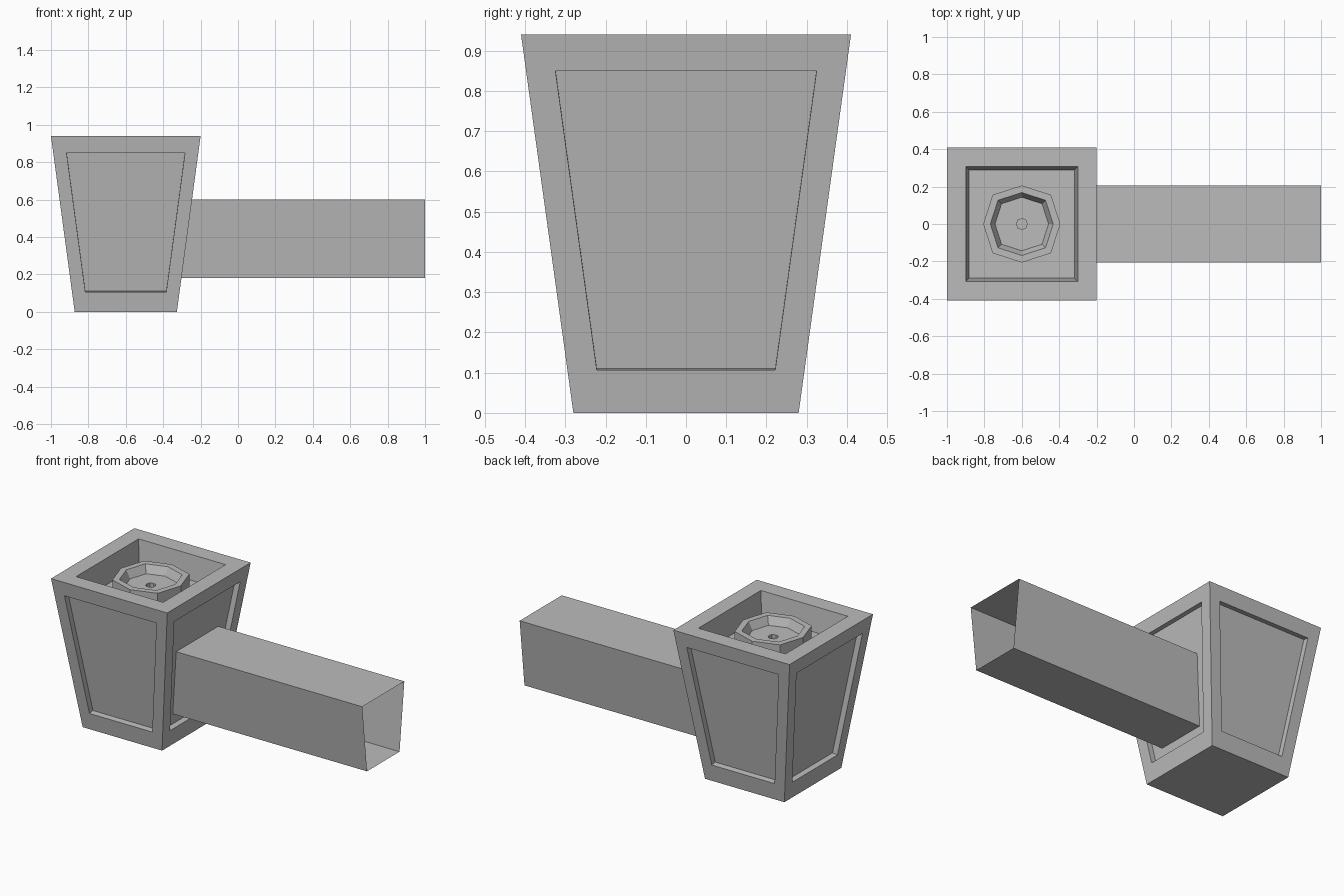
import bpy, bmesh
from math import cos, sin, pi
from mathutils import Matrix, Vector

cube = bpy.data.objects.get("Cube")
if cube:
    bpy.data.objects.remove(cube)

grey = bpy.data.materials.new("plain_grey")
grey.use_nodes = True
grey.diffuse_color = (0.5, 0.5, 0.5, 1)
grey.node_tree.nodes["Principled BSDF"].inputs["Base Color"].default_value = (0.5, 0.5, 0.5, 1)

HEIGHT, BASE, FLARE = 0.94, 0.28, 0.13
CENTRE_X = -0.6
SQUASH = 0.4 / 0.41


def half_width(z):
    return BASE + FLARE * z / HEIGHT


def finish(bm, name, x=0.0):
    bmesh.ops.remove_doubles(bm, verts=bm.verts, dist=0.0005)
    bmesh.ops.recalc_face_normals(bm, faces=bm.faces)
    mesh = bpy.data.meshes.new(name)
    bm.to_mesh(mesh)
    bm.free()
    mesh.materials.append(grey)
    obj = bpy.data.objects.new(name, mesh)
    obj.location.x = x
    bpy.context.collection.objects.link(obj)
    return obj


def bridge(bm, a, b):
    """Join two closed loops of points with quads."""
    n = len(a)
    for i in range(n):
        j = (i + 1) % n
        bm.faces.new([bm.verts.new(p) for p in (a[i], a[j], b[j], b[i])])


def cap(bm, loop):
    bm.faces.new([bm.verts.new(p) for p in loop])


def square(h, z):
    return [Vector((x * h, y * h, z)) for x, y in ((-1, -1), (1, -1), (1, 1), (-1, 1))]


def octagon(r, z):
    # Slightly squared octagon, corners on the axes
    pts = []
    for i in range(8):
        k = r * (1.07 if i % 2 else 1.0)
        pts.append(Vector((k * cos(i * pi / 4), k * sin(i * pi / 4), z)))
    return pts


def wall_loop(low, high, margin):
    """Trapezoid lying on the sloping front wall."""
    pts = []
    for side, z in ((-1, low), (1, low), (1, high), (-1, high)):
        pts.append(Vector((side * (half_width(z) - margin), -half_width(z), z)))
    return pts


# Tapered body: four framed walls with recessed panels
bm = bmesh.new()
inward = Vector((0, 1, FLARE / HEIGHT)).normalized() * 0.035
outer = wall_loop(0, HEIGHT, 0)
frame = wall_loop(0.106, 0.85, 0.073)
panel = [p + inward for p in frame]
for i in range(4):
    turn = Matrix.Rotation(i * pi / 2, 3, "Z")
    o, f, p = [[turn @ v for v in loop] for loop in (outer, frame, panel)]
    bridge(bm, o, f)
    bridge(bm, f, p)
    cap(bm, p)

# Flat base, top rim and square well
cap(bm, square(BASE, 0))
rim, well = square(0.307, HEIGHT), square(0.288, 0.79)
bridge(bm, square(half_width(HEIGHT), HEIGHT), rim)
bridge(bm, rim, well)
cap(bm, well)
bmesh.ops.scale(bm, vec=(SQUASH, 1, 1), verts=bm.verts)
finish(bm, "tapered_body", CENTRE_X)

# Eight-sided dish with a small centre hole
bm = bmesh.new()
profile = [(0.206, 0.79), (0.206, 0.90), (0.168, 0.90),
           (0.143, 0.85), (0.028, 0.85), (0.028, 0.825)]
loops = [octagon(r, z) for r, z in profile]
for a, b in zip(loops, loops[1:]):
    bridge(bm, a, b)
cap(bm, loops[-1])
finish(bm, "inner_dish", CENTRE_X)

# Open hollow arm, narrower underneath, cut to the slope of the panel
bm = bmesh.new()


def arm_section(x_low, x_high):
    return [Vector((x_low, -0.16, 0.18)), Vector((x_low, 0.16, 0.18)),
            Vector((x_high, 0.207, 0.6)), Vector((x_high, -0.207, 0.6))]


bridge(bm, arm_section(-0.34, -0.285), arm_section(1, 1))
finish(bm, "side_arm")
